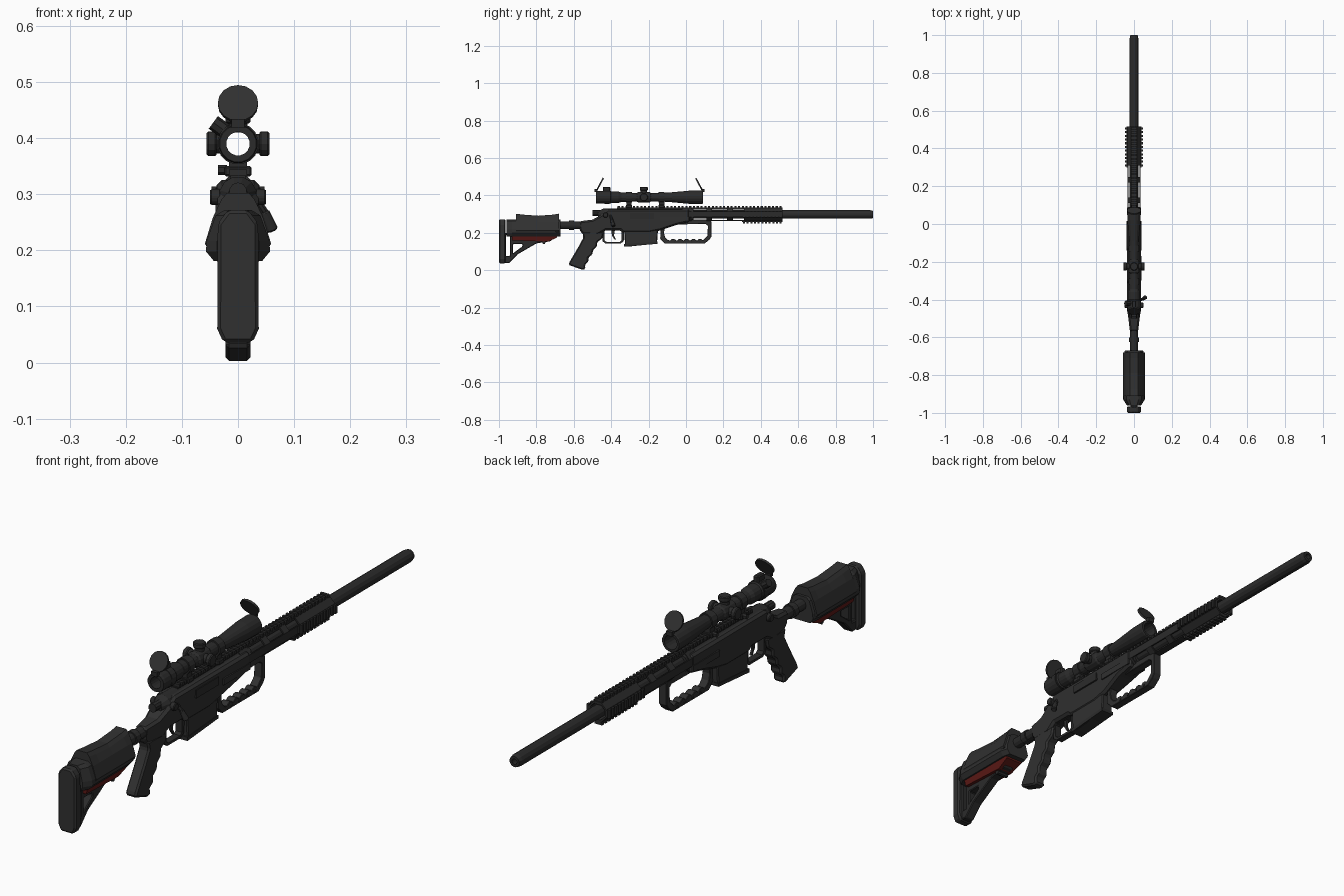
import bpy, bmesh, math
from mathutils import Vector, Matrix

if "Cube" in bpy.data.objects:
    bpy.data.objects.remove(bpy.data.objects["Cube"])

def mat(name, c):
    m = bpy.data.materials.new(name)
    m.diffuse_color = (*c, 1)
    m.use_nodes = True
    m.node_tree.nodes["Principled BSDF"].inputs["Base Color"].default_value = m.diffuse_color
    return m

BLACK = mat("matte_black", (0.024, 0.024, 0.024))
GREY = mat("dark_grey", (0.030, 0.030, 0.030))
RED = mat("dark_red", (0.11, 0.010, 0.008))
AX = 0.298  # bore height
SC = 0.39   # scope height

def finish(name, bm, m, bevel=0):
    bmesh.ops.recalc_face_normals(bm, faces=bm.faces)
    if bevel:
        es = [e for e in bm.edges if len(e.link_faces) == 2 and e.calc_face_angle(0) > 0.6]
        bmesh.ops.bevel(bm, geom=es, offset=bevel, segments=1, profile=0.5,
                        affect='EDGES', clamp_overlap=True)
    me = bpy.data.meshes.new(name)
    bm.to_mesh(me)
    bm.free()
    ob = bpy.data.objects.new(name, me)
    me.materials.append(m)
    bpy.context.collection.objects.link(ob)
    return ob

def prism(name, outline, a, b, m=BLACK, axis='x', holes=(), bevel=0, width=None):
    """Extrude an outline (with holes) from a to b along x (y,z pairs) or y (x,z pairs)."""
    bm = bmesh.new()
    place = (lambda u, v: (a, u, v)) if axis == 'x' else (lambda u, v: (u, a, v))
    for loop in (outline, *holes):
        vs = [bm.verts.new(place(*p)) for p in loop]
        for i, v in enumerate(vs):
            bm.edges.new((v, vs[i - 1]))
    bmesh.ops.triangle_fill(bm, edges=bm.edges[:], use_beauty=True)
    r = bmesh.ops.extrude_face_region(bm, geom=bm.faces[:], use_keep_orig=True)
    mv = [v for v in r['geom'] if isinstance(v, bmesh.types.BMVert)]
    bmesh.ops.translate(bm, verts=mv, vec=(b - a, 0, 0) if axis == 'x' else (0, b - a, 0))
    bmesh.ops.recalc_face_normals(bm, faces=bm.faces)
    bmesh.ops.dissolve_limit(bm, angle_limit=0.01, verts=bm.verts[:], edges=bm.edges[:])
    if width:
        for v in bm.verts:
            v.co.x *= width(v.co.y, v.co.z)
    return finish(name, bm, m, bevel)

def loft(name, sections, m=BLACK):
    """Skin (y, half outline of x,z pairs from top to bottom) sections, mirrored in x."""
    bm = bmesh.new()
    rings = []
    for y, half in sections:
        pts = list(half) + [(-x, z) for x, z in reversed(half)]
        rings.append([bm.verts.new((x, y, z)) for x, z in pts])
    n = len(rings[0])
    for r, s in zip(rings, rings[1:]):
        for i in range(n):
            bm.faces.new((r[i - 1], r[i], s[i], s[i - 1]))
    bm.faces.new(rings[0])
    bm.faces.new(rings[-1])
    return finish(name, bm, m)

def lathe(name, prof, z, n=16, m=BLACK, closed=True, skip=None):
    """Revolve (y, r) points about the y axis at height z."""
    bm = bmesh.new()
    rings = [[bm.verts.new((r * math.sin((i + .5) * math.tau / n), y,
                            z + r * math.cos((i + .5) * math.tau / n))) for i in range(n)]
             for y, r in prof]
    for k in range(len(rings) if closed else len(rings) - 1):
        r, s = rings[k], rings[(k + 1) % len(rings)]
        for i in range(n):
            if not (skip and skip(k, i)):
                bm.faces.new((r[i - 1], r[i], s[i], s[i - 1]))
    return finish(name, bm, m)

def cyl(name, p0, p1, r, n=12, m=BLACK, r2=None, bevel=0):
    p0, p1 = Vector(p0), Vector(p1)
    d = p1 - p0
    bm = bmesh.new()
    M = Matrix.Translation((p0 + p1) / 2) @ d.to_track_quat('Z', 'Y').to_matrix().to_4x4()
    bmesh.ops.create_cone(bm, cap_ends=True, segments=n, radius1=r,
                          radius2=r if r2 is None else r2, depth=d.length, matrix=M)
    return finish(name, bm, m, bevel)

def add_box(bm, x0, x1, y0, y1, z0, z1):
    M = Matrix.Translation(((x0 + x1) / 2, (y0 + y1) / 2, (z0 + z1) / 2)) @ \
        Matrix.Diagonal((x1 - x0, y1 - y0, z1 - z0, 1))
    bmesh.ops.create_cube(bm, size=1, matrix=M)

def box(name, *c, m=BLACK, bevel=0):
    bm = bmesh.new()
    add_box(bm, *c)
    return finish(name, bm, m, bevel)

def rail(name, y0, y1, angle, r0, r1, m=BLACK):
    """Toothed accessory rail turned about the bore axis."""
    bm = bmesh.new()
    mid = r0 + (r1 - r0) * 0.5
    add_box(bm, -.013, .013, y0, y1, r0, mid)
    n = round((y1 - y0) / 0.02)
    for i in range(n):
        y = y0 + (i + .25) * (y1 - y0) / n
        add_box(bm, -.016, .016, y, y + .011, mid - .002, r1)
    bm.transform(Matrix.Translation((0, 0, AX)) @ Matrix.Rotation(math.radians(angle), 4, 'Y'))
    return finish(name, bm, m)

# Barrel with an open bore
lathe("barrel", [(0.0, .0235), (.985, .0235), (1.0, .020), (1.0, .010), (0.0, .010)], AX, 12)

# Octagonal vented handguard and its rails
stations = [-.02, .03, .11, .14, .22, .25, .31, .515]
hg = lathe("handguard", [(y, .0385) for y in stations], AX, 8, closed=False,
           skip=lambda k, i: k in (1, 3, 5) and i % 2 == 1)
sol = hg.modifiers.new("wall", 'SOLIDIFY')
sol.thickness, sol.offset = .007, -1
rail("top_rail", -.37, .515, 0, .026, .046)
rail("right_rail", .30, .515, 90, .033, .047)
rail("left_rail", .30, .515, -90, .033, .047)
rail("bottom_rail", .30, .515, 180, .033, .049)

# Receiver chassis, tapering toward the rear
def chassis_width(y, z):
    w = 1 if y > -.43 else max(.6, 1 + (y + .43) * 3)
    return w * (.72 if z < .225 else 1)
prism("chassis", [(-.57, .262), (-.50, .270), (-.455, .295), (-.42, .325), (.02, .325),
                  (.02, .258), (-.05, .242), (-.14, .212), (-.20, .20), (-.335, .20),
                  (-.35, .213), (-.43, .213), (-.47, .19), (-.55, .19), (-.57, .215)],
      -.038, .038, GREY, bevel=.009, width=chassis_width)
lathe("action", [(-.47, 0), (-.47, .018), (-.44, .034), (.04, .034), (.04, 0)], AX, 12, closed=False)
box("ejection_port", .034, .0405, -.30, -.17, .275, .305)
for s, nm in ((1, "right"), (-1, "left")):
    cyl(nm + "_receiver_knob", (s * .03, -.43, .295), (s * .05, -.43, .295), .015, 10, bevel=.003)
    box(nm + "_side_panel", *sorted((s * .035, s * .0405)), -.14, .015, .262, .285, m=GREY)

# Bolt handle
cyl("bolt_arm", (.03, -.405, .295), (.05, -.395, .265), .007, 8)
cyl("bolt_knob", (.047, -.397, .27), (.061, -.388, .235), .009, 8, r2=.012, bevel=.003)
cyl("bolt_shroud", (0, -.50, .305), (0, -.43, .305), .016, 10)

# Pistol grip with finger grooves
prism("pistol_grip", [(-.555, .205), (-.44, .205), (-.447, .17), (-.475, .15), (-.477, .125),
                      (-.497, .108), (-.50, .085), (-.522, .068), (-.522, .045), (-.54, .03),
                      (-.538, .006), (-.555, .003), (-.628, .028), (-.622, .045), (-.575, .125), (-.548, .175)],
      -.022, .022, GREY, bevel=.006)

# Trigger and guard
prism("trigger_guard", [(-.45, .218), (-.447, .155), (-.43, .142), (-.35, .142), (-.333, .155), (-.33, .218)],
      -.013, .013, holes=[[(-.437, .211), (-.435, .16), (-.425, .151), (-.355, .151), (-.346, .16), (-.346, .211)]])
prism("trigger", [(-.40, .215), (-.38, .215), (-.385, .185), (-.375, .165), (-.382, .163), (-.396, .185)],
      -.004, .004)

# Magazine
prism("magazine", [(-.33, .215), (-.326, .130), (-.30, .127), (-.155, .142), (-.15, .215)],
      -.024, .024, GREY, bevel=.004)
prism("magazine_base", [(-.332, .140), (-.332, .126), (-.152, .141), (-.152, .153)], -.026, .026)

# Looped foregrip with scalloped inner edge
inner = [(-.112, .232), (-.118, .20), (-.112, .176), (-.10, .163)]
for i in range(5):
    y = -.085 + i * .036
    inner += [(y, .158), (y + .010, .167), (y + .022, .167)]
inner += [(.09, .160), (.115, .185), (.117, .238), (.105, .247), (-.04, .245)]
prism("foregrip_loop", [(-.135, .24), (-.138, .168), (-.112, .142), (.098, .142), (.125, .163),
                        (.136, .18), (.136, .262), (.11, .27), (-.05, .27)],
      -.016, .016, GREY, holes=[inner], bevel=.003)
for i in range(4):
    cyl(f"foregrip_pin_{i}", (-.019, -.06 + i * .045, .151), (.019, -.06 + i * .045, .151), .005, 8)

# Buffer tube and collar
cyl("buffer_tube", (0, -.93, .24), (0, -.52, .24), .021, 12)
cyl("tube_collar", (0, -.625, .24), (0, -.60, .24), .026, 12)

# Stock body, flared sides
def body(k, dz=0):
    return [(.024 * k, .272 + dz), (.040 * k, .262 + dz), (.056 * k, .217), (.057 * k, .198), (.043 * k, .181)]
loft("stock_body", [(-.96, body(.66)), (-.93, body(1)), (-.70, body(1)), (-.67, body(.85))], GREY)

# Cheek rest with a dipped top
def cheek(top):
    return [(.020, top), (.030, top - .012), (.045, .258), (.059, .212), (.055, .205)]
loft("cheek_rest", [(-.91, cheek(.302)), (-.87, cheek(.297)), (-.79, cheek(.291)),
                    (-.71, cheek(.297)), (-.68, cheek(.302))], GREY)

# Red plate below the body
loft("red_insert", [(-.93, [(.038, .184), (.032, .160)]), (-.74, [(.038, .184), (.030, .152)]),
                    (-.69, [(.038, .184), (.034, .174)])], RED)

# Lower strut with openings
prism("stock_strut", [(-.97, .20), (-.97, .04), (-.945, .038), (-.90, .085), (-.80, .143), (-.72, .156), (-.71, .19)],
      -.019, .019, holes=[[(-.962, .19), (-.962, .075), (-.942, .075), (-.942, .19)],
                          [(-.925, .14), (-.925, .09), (-.875, .127), (-.875, .14)]], bevel=.003)
cyl("strut_screw", (-.024, -.76, .148), (.024, -.76, .148), .009, 8)

# Butt pad
prism("butt_pad", [(-.018, .272), (.018, .272), (.036, .248), (.037, .06), (.026, .036),
                   (-.026, .036), (-.037, .06), (-.036, .248)], -1.0, -.965, GREY, axis='y', bevel=.006)

# Scope tube, open right through
lathe("scope_body", [(-.48, .033), (-.47, .035), (-.405, .035), (-.40, .031), (-.36, .031), (-.345, .025),
                     (-.27, .024), (-.12, .024), (-.09, .026), (.0, .034), (.02, .036), (.085, .037),
                     (.09, .035), (.09, .026), (-.12, .021), (-.48, .021)], SC, 16)
lathe("zoom_ring", [(-.435, .030), (-.435, .037), (-.41, .037), (-.41, .030)], SC, 16)
lathe("turret_saddle", [(-.265, .022), (-.255, .029), (-.195, .029), (-.185, .022)], SC, 12)
for s, nm in ((1, "right"), (-1, "left")):
    cyl(nm + "_turret", (s * .022, -.225, SC), (s * .042, -.225, SC), .017, 12)
    cyl(nm + "_turret_cap", (s * .038, -.225, SC), (s * .056, -.225, SC), .022, 12, bevel=.003)
cyl("top_turret", (0, -.225, SC + .02), (0, -.225, SC + .04), .017, 12)
cyl("top_turret_cap", (0, -.225, SC + .036), (0, -.225, .445), .022, 12, bevel=.003)
cyl("zoom_lever", (-.022, -.42, .412), (-.044, -.42, .428), .014, 8)
box("rear_cap_clip", -.011, .011, -.445, -.405, .42, .446, bevel=.004)

# Flip-up lens caps
for nm, y, s in (("rear", -.459, 1), ("front", .069, -1)):
    c, d = Vector((0, y, .461)), Vector((0, .88 * s, -.47)) * .004
    cyl(nm + "_lens_cap", c - d, c + d, .036, 16, GREY)
    box(nm + "_cap_hinge", -.012, .012, y - s * .023 - .008, y - s * .023 + .008, .418, .434)

# Scope mounts
for nm, y in (("rear", -.305), ("front", -.13)):
    lathe(nm + "_scope_ring", [(y - .016, .022), (y - .016, .030), (y + .016, .030), (y + .016, .022)], SC, 12)
    box(nm + "_mount_post", -.016, .016, y - .014, y + .014, .335, .368)
    box(nm + "_mount_clamp", -.024, .024, y - .016, y + .016, .332, .35, bevel=.003)
    cyl(nm + "_mount_nut", (-.036, y, .343), (-.02, y, .343), .009, 6)
